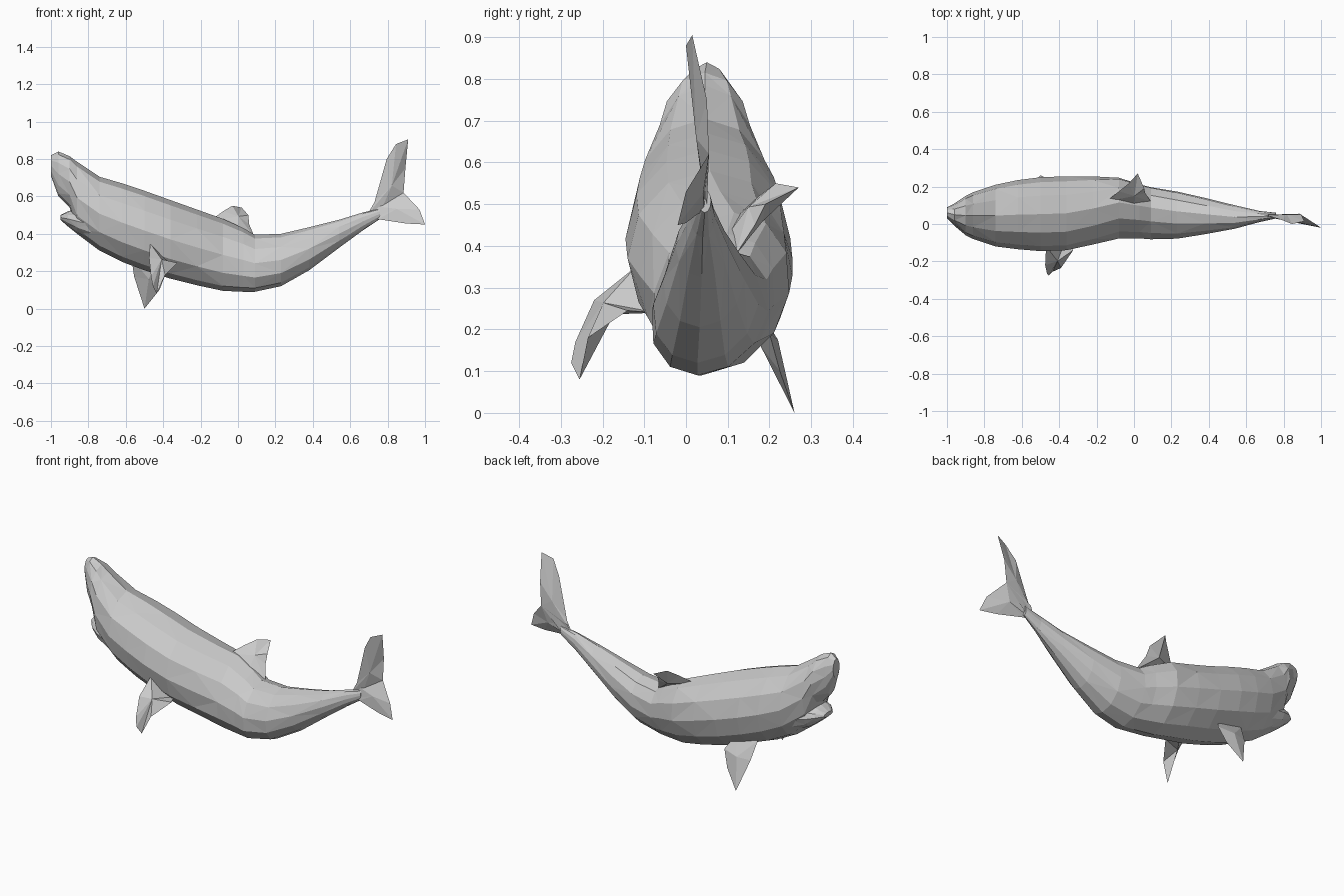
import bpy, bmesh, math
from mathutils import Vector

SIDES = 12


def finish(name, bm):
    bmesh.ops.recalc_face_normals(bm, faces=bm.faces)
    mesh = bpy.data.meshes.new(name)
    bm.to_mesh(mesh)
    bm.free()
    ob = bpy.data.objects.new(name, mesh)
    bpy.context.collection.objects.link(ob)
    return ob


def loft(name, sections):
    """Sections: x, z low, z high, y low, y high, sideways lean of the top."""
    bm = bmesh.new()
    rings = []
    for x, z0, z1, y0, y1, lean in sections:
        w, h = (y1 - y0) / 2, (z1 - z0) / 2
        wc = math.sqrt(max(w * w - lean * lean, 1e-5))
        ring = []
        for i in range(SIDES):
            a = 2 * math.pi * i / SIDES
            c, s = math.cos(a), math.sin(a)
            y = (y0 + y1) / 2 + wc * c + lean * s
            z = (z0 + z1) / 2 + h * s
            ring.append(bm.verts.new((x, y, z)))
        rings.append(ring)
    for k, (a, b) in enumerate(zip(rings, rings[1:])):
        for i in range(SIDES):
            j = (i + 1) % SIDES
            if (i + k) % 2:
                bm.faces.new((a[i], a[j], b[j]))
                bm.faces.new((a[i], b[j], b[i]))
            else:
                bm.faces.new((a[i], a[j], b[i]))
                bm.faces.new((a[j], b[j], b[i]))
    bm.faces.new(rings[0])
    bm.faces.new(rings[-1])
    return finish(name, bm)


def blade(name, outline, thick, center=None):
    """Lens-shaped fin: sharp rim with a raised point on both sides."""
    bm = bmesh.new()
    pts = [Vector(p) for p in outline]
    mid = Vector(center) if center else sum(pts, Vector()) / len(pts)
    n = Vector()
    for p, q in zip(pts, pts[1:] + pts[:1]):
        n += (p - mid).cross(q - mid)
    n.normalize()
    rim = [bm.verts.new(p) for p in pts]
    for side in (1, -1):
        tip = bm.verts.new(mid + n * thick * side)
        for i in range(len(rim)):
            bm.faces.new((rim[i], rim[(i + 1) % len(rim)], tip))
    return finish(name, bm)


# Body with the upper head, arched and tapering to the tail stock
loft("body", [
    (-1.00, 0.71, 0.82, 0.03, 0.09, 0),
    (-0.96, 0.60, 0.84, -0.01, 0.11, 0),
    (-0.90, 0.54, 0.815, -0.06, 0.15, 0),
    (-0.86, 0.40, 0.785, -0.08, 0.17, 0),
    (-0.74, 0.31, 0.705, -0.12, 0.21, 0),
    (-0.62, 0.25, 0.67, -0.135, 0.235, 0),
    (-0.50, 0.205, 0.63, -0.145, 0.25, 0),
    (-0.36, 0.16, 0.58, -0.14, 0.255, 0),
    (-0.22, 0.125, 0.53, -0.11, 0.255, 0.01),
    (-0.08, 0.095, 0.48, -0.08, 0.25, 0.03),
    (0.03, 0.09, 0.43, -0.08, 0.215, 0.03),
    (0.09, 0.09, 0.395, -0.085, 0.20, 0.03),
    (0.23, 0.12, 0.40, -0.08, 0.175, 0.02),
    (0.38, 0.205, 0.435, -0.055, 0.14, 0.01),
    (0.54, 0.325, 0.475, -0.025, 0.10, 0),
    (0.67, 0.42, 0.515, 0.01, 0.07, 0),
    (0.76, 0.48, 0.535, 0.03, 0.06, 0),
])

# Lower jaw, open below the snout
loft("lower_jaw", [
    (-0.95, 0.475, 0.50, 0.02, 0.10, 0),
    (-0.91, 0.44, 0.52, -0.03, 0.135, 0),
    (-0.86, 0.40, 0.535, -0.06, 0.155, 0),
    (-0.78, 0.36, 0.54, -0.08, 0.17, 0),
])

# Dorsal fin, leaning to the far side
blade("dorsal_fin", [
    (-0.15, 0.12, 0.47), (-0.08, 0.175, 0.52), (-0.03, 0.215, 0.55),
    (0.02, 0.27, 0.54), (0.055, 0.19, 0.50), (0.06, 0.165, 0.45),
    (0.09, 0.12, 0.38), (0.0, 0.08, 0.40)], 0.025)

# Pectoral flippers
blade("near_flipper", [
    (-0.47, -0.12, 0.35), (-0.475, -0.22, 0.27), (-0.465, -0.265, 0.17),
    (-0.455, -0.275, 0.12), (-0.435, -0.255, 0.08), (-0.39, -0.235, 0.18),
    (-0.325, -0.14, 0.245), (-0.36, -0.07, 0.24)], 0.022,
    (-0.42, -0.185, 0.25))
blade("far_flipper", [
    (-0.57, 0.16, 0.27), (-0.555, 0.205, 0.17), (-0.50, 0.26, 0.0),
    (-0.42, 0.225, 0.10), (-0.385, 0.20, 0.19), (-0.43, 0.15, 0.27)], 0.022)

# Tail flukes, rolled nearly upright
blade("upper_fluke", [
    (0.69, 0.045, 0.50), (0.73, 0.04, 0.57), (0.795, 0.02, 0.80),
    (0.845, 0.0, 0.88), (0.91, 0.015, 0.905), (0.895, 0.05, 0.75),
    (0.885, 0.055, 0.62), (0.75, 0.05, 0.49)], 0.014, (0.82, 0.038, 0.66))
blade("lower_fluke", [
    (0.69, 0.045, 0.47), (0.72, 0.05, 0.55), (0.885, 0.055, 0.62),
    (0.97, 0.0, 0.53), (1.0, -0.02, 0.45), (0.90, 0.0, 0.455),
    (0.75, 0.03, 0.478)], 0.014, (0.85, 0.028, 0.53))
